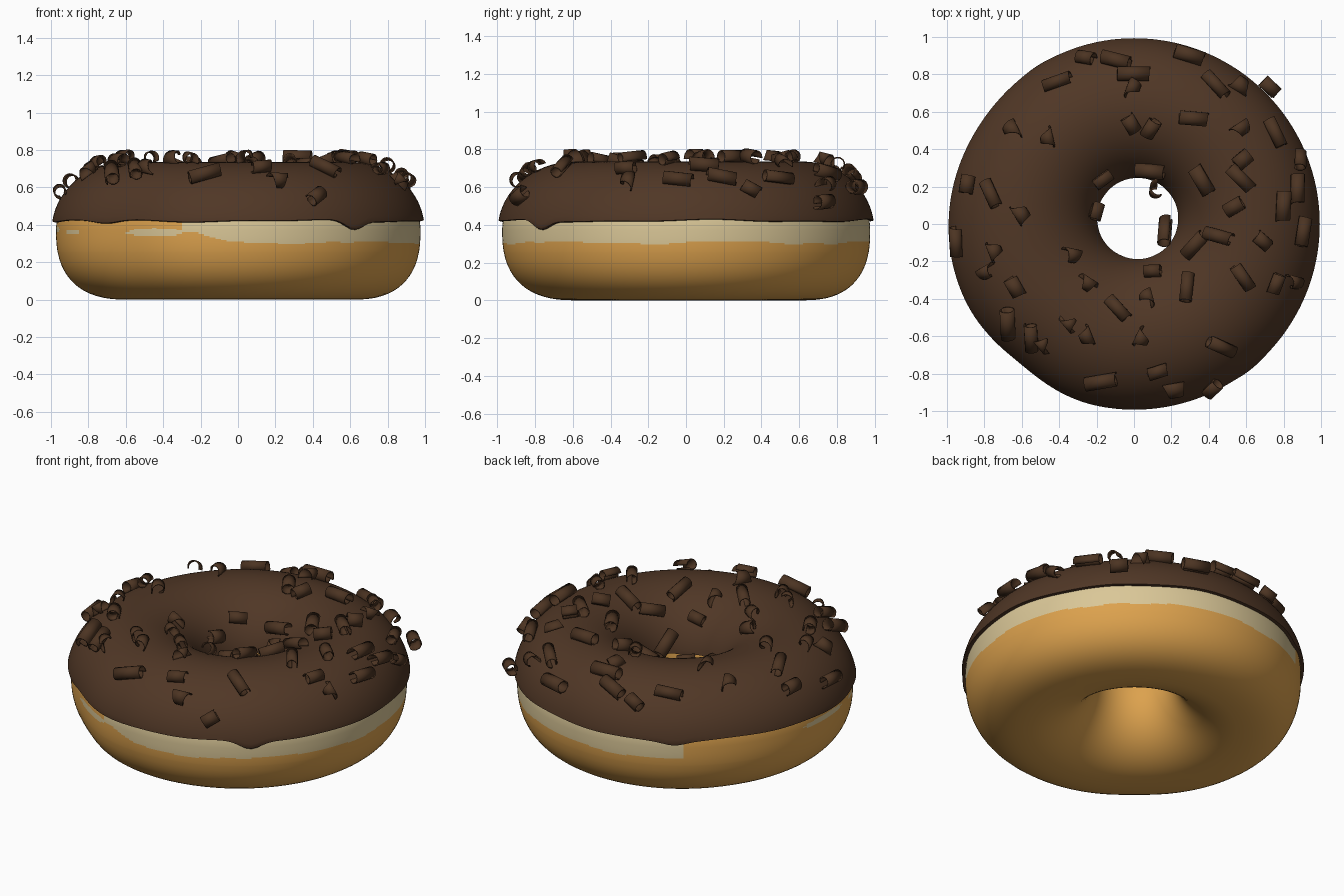
import bpy, bmesh, math, random
from mathutils import Vector

if "Cube" in bpy.data.objects:
    bpy.data.objects.remove(bpy.data.objects["Cube"])

random.seed(4)
SEG = 200
TAU = 2 * math.pi


def material(name, rgb):
    m = bpy.data.materials.new(name)
    m.diffuse_color = (*rgb, 1)
    m.use_nodes = True
    m.node_tree.nodes["Principled BSDF"].inputs["Base Color"].default_value = m.diffuse_color
    return m


DOUGH = material("golden_dough", (0.72, 0.36, 0.075))
CREAM = material("pale_dough", (0.70, 0.57, 0.31))
ICING = material("chocolate_icing", (0.080, 0.038, 0.019))
CURL = material("dark_chocolate", (0.072, 0.034, 0.016))


def gap(az, deg):
    """Signed angle in degrees from deg to az."""
    return (math.degrees(az) - deg + 180) % 360 - 180


def bump(az, deg, width):
    return math.exp(-(gap(az, deg) / width) ** 2)


def place(az, r, z):
    """Turn ring coordinates into space: off-centre hole, slightly uneven rim."""
    w = (r - 0.2) / 0.8
    r *= 1 - w * (0.03 * bump(az, 230, 16) + 0.012 * bump(az, 145, 25))
    return Vector((r * math.cos(az) + 0.02 * (1 - w),
                   r * math.sin(az) + 0.03 * (1 - w), z))


def finish(name, bm, mats, angle=50):
    me = bpy.data.meshes.new(name)
    bm.to_mesh(me)
    bm.free()
    ob = bpy.data.objects.new(name, me)
    bpy.context.collection.objects.link(ob)
    for m in mats:
        me.materials.append(m)
    bpy.ops.object.select_all(action='DESELECT')
    ob.select_set(True)
    bpy.context.view_layer.objects.active = ob
    bpy.ops.object.shade_smooth_by_angle(angle=math.radians(angle))
    return ob


def ring_mesh(section, closed):
    """Sweep a section (function of azimuth) around the z axis."""
    bm = bmesh.new()
    azs = [TAU * i / SEG for i in range(SEG)]
    grid = [[bm.verts.new(place(a, r, z)) for r, z in section(a)] for a in azs]
    n = len(grid[0])
    info = []
    for i in range(SEG):
        a, b = grid[i], grid[(i + 1) % SEG]
        for j in range(n if closed else n - 1):
            k = (j + 1) % n
            f = bm.faces.new((a[j], b[j], b[k], a[k]))
            info.append((f, azs[i] + math.pi / SEG))
    bmesh.ops.recalc_face_normals(bm, faces=bm.faces)
    return bm, info


# Dough ring: squarer on the lower outside, round elsewhere
def dough_point(t):
    c, s = math.cos(t), math.sin(t)
    p = 0.8 if c > 0 and s < 0 else 1.0
    return (0.60 + 0.375 * math.copysign(abs(c) ** p, c),
            0.37 + (0.37 if s < 0 else 0.345) * math.copysign(abs(s) ** p, s))


ts = [-0.24 + 0.46 * i / 30 for i in range(30)]          # dense rows at the pale band
ts += [0.22 + (TAU - 0.46) * i / 60 for i in range(60)]
dough_rows = [dough_point(t) for t in ts]
bm, info = ring_mesh(lambda a: dough_rows, True)


def is_pale(az, z):
    if -108 < gap(az, 0) < 125:                          # long band, front to back via the right
        low = 0.305 + 0.006 * math.sin(6 * az) + 0.003 * math.sin(17 * az + 1)
        low += 0.05 * bump(az, -108, 12)
        return z > low
    return any((gap(az, d) / w) ** 2 + ((z - h) / e) ** 2 < 1
               for d, w, h, e in ((242, 11, 0.36, 0.02), (204, 4.5, 0.36, 0.013),
                                  (181, 11, 0.375, 0.018)))


for f, az in info:
    c = f.calc_center_median()
    if c.xy.length > 0.8 and c.z < 0.46 and is_pale(az, c.z):
        f.material_index = 1
finish("dough_ring", bm, [DOUGH, CREAM])


# Icing cap with a wavy dripping edge
IC, IA, IZ, IB = 0.605, 0.393, 0.37, 0.365


def icing_section(az):
    outer = (0.42 + 0.005 * math.sin(5 * az + 1) + 0.003 * math.sin(11 * az)
             - 0.05 * bump(az, -51, 5) - 0.016 * bump(az, 223, 7)
             - 0.02 * bump(az, 121, 5))
    inner = 0.42 + 0.008 * math.sin(7 * az)
    t0 = math.asin((outer + 0.012 - IZ) / IB)
    t1 = math.pi - math.asin((inner + 0.012 - IZ) / IB)
    rows = [(0.955, outer + 0.006), (0.982, outer), (0.993, outer + 0.003)]
    for i in range(49):
        t = t0 + (t1 - t0) * i / 48
        rows.append((IC + IA * math.cos(t), IZ + IB * math.sin(t)))
    return rows + [(0.217, inner + 0.003), (0.226, inner), (0.25, inner + 0.006)]


bm, _ = ring_mesh(icing_section, False)
finish("chocolate_icing", bm, [ICING])


# Chocolate curls: x, y, direction in degrees (long ones first)
TUBES = [(-.40, .75, 15), (.29, .88, -15), (.43, .73, -55), (0, .79, 0), (-.10, .86, -25),
         (.32, .56, -5), (.74, .48, -70), (.37, .24, -60), (.57, .24, -45), (.09, .30, 10),
         (.86, .18, 80), (.89, -.04, 75), (.79, .09, 85), (-.76, .16, -60), (-.93, -.09, 85),
         (-.66, -.53, 80), (-.54, -.60, 85), (-.17, -.83, 20), (.46, -.65, -30),
         (-.09, -.46, -50), (.29, -.34, 88), (.58, -.29, -55), (.34, -.12, 38),
         (.19, -.05, -50), (.46, -.07, -15),
         (.71, .71, -35), (.87, .34, 60), (.58, .34, 40), (.54, .09, 30), (.68, -.09, -40),
         (-.02, .54, -60), (.09, .51, 60), (-.18, .25, 30), (-.23, .07, 55), (.10, -.27, -10),
         (.13, -.78, 20), (.75, -.32, 70), (-.87, .21, 85), (-.63, -.34, -60),
         (.41, -.86, 80), (-.25, .87, -30)]
FLAKES = [(-.65, .49), (-.47, .46), (.57, .50), (.56, .73), (0, .72), (.14, .20), (-.60, .06),
          (-.73, -.14), (-.78, -.26), (-.34, -.18), (-.26, -.33), (.06, -.40), (-.34, -.52),
          (-.26, -.60), (-.47, -.63), (.05, -.61), (.21, -.87), (.84, -.31)]


def curl(bm, x, y, deg, len0, len1, radius, sweep):
    """Rolled strip lying on the icing; its width goes from len0 to len1."""
    w = (math.hypot(x, y) - 0.2) / 0.8
    q = Vector((x - 0.02 * (1 - w), y - 0.03 * (1 - w), 0))
    u = max(-0.92, min(0.92, (q.length - IC) / IA))
    h = math.sqrt(1 - u * u)
    n = (q.normalized() * (u / IA) + Vector((0, 0, h / IB))).normalized()
    d = Vector((math.cos(math.radians(deg)), math.sin(math.radians(deg)), 0))
    d = (d - n * d.dot(n)).normalized()
    side = n.cross(d)
    base = Vector((x, y, IZ + IB * h)) + n * radius * 0.7
    start = math.radians(random.uniform(-70, 0))
    skew = random.uniform(-0.015, 0.015)
    prev = None
    for i in range(15):
        f = i / 14
        a = start + sweep * f
        rho = radius * (1 - 0.25 * f)
        o = base + side * rho * math.cos(a) + n * rho * math.sin(a)
        half = (len0 + (len1 - len0) * f) / 2
        row = [bm.verts.new(o + d * (s * half + skew * f)) for s in (-1, 1)]
        if prev:
            bm.faces.new((prev[0], prev[1], row[1], row[0]))
        prev = row


bm = bmesh.new()
for i, (x, y, deg) in enumerate(TUBES):
    size = (0.165 if i < 25 else 0.10) * random.uniform(0.92, 1.08)
    curl(bm, x, y, deg, size, size * 0.92, random.uniform(0.033, 0.041),
         math.radians(random.uniform(280, 390)))
for x, y in FLAKES:
    curl(bm, x, y, random.uniform(0, 360), 0.12, 0.012, random.uniform(0.034, 0.044),
         math.radians(random.uniform(210, 290)))
ob = finish("chocolate_curls", bm, [CURL], 40)
sol = ob.modifiers.new("thickness", 'SOLIDIFY')
sol.thickness = 0.007
sol.offset = 0
